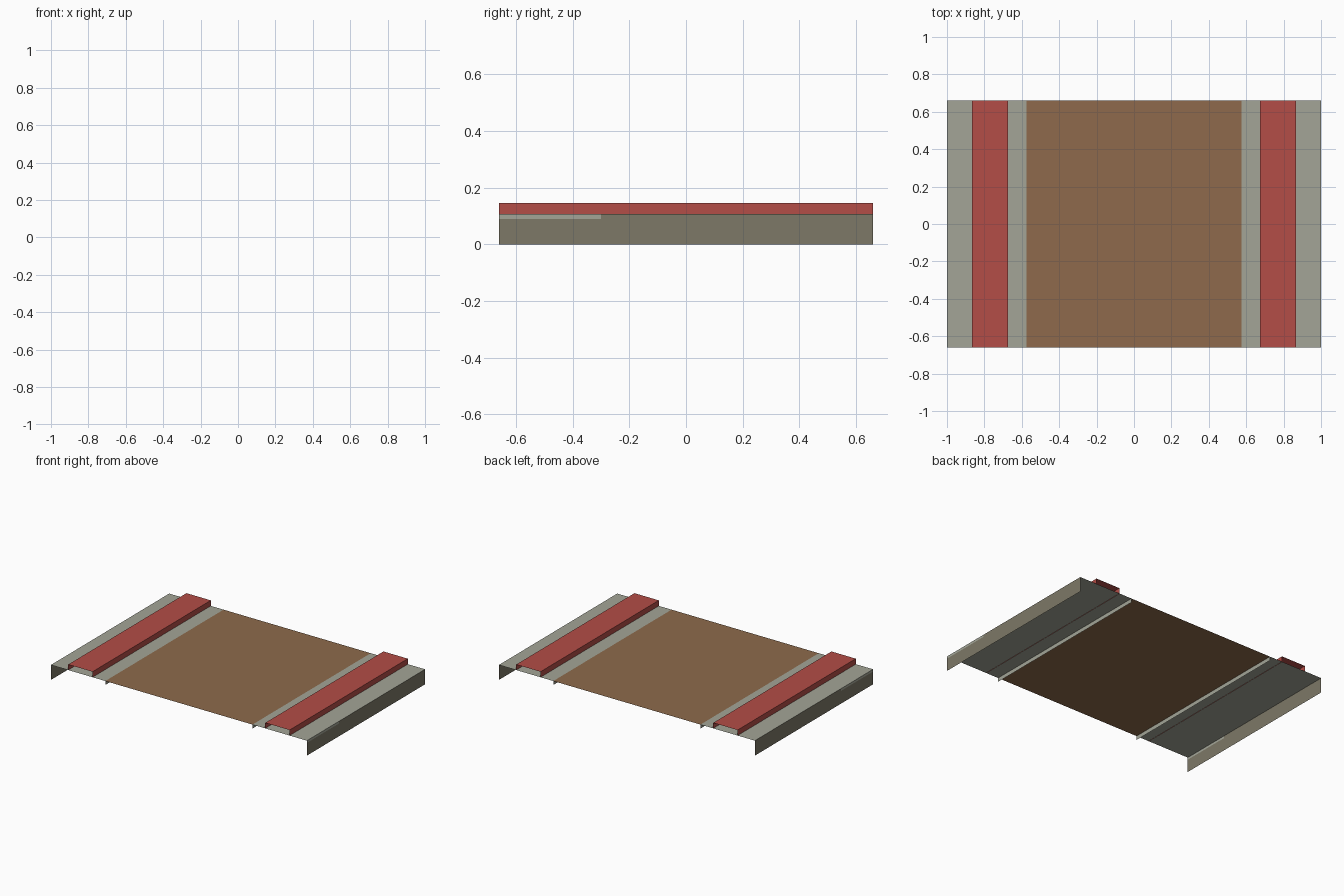
import bpy

if "Cube" in bpy.data.objects:
    bpy.data.objects.remove(bpy.data.objects["Cube"])

Y = 0.66      # half length of the section
TOP = 0.106   # deck height


def material(name, rgb):
    m = bpy.data.materials.new(name)
    lin = [((c / 255 + 0.055) / 1.055) ** 2.4 for c in rgb]
    m.diffuse_color = (*lin, 1)
    m.use_nodes = True
    m.node_tree.nodes["Principled BSDF"].inputs["Base Color"].default_value = m.diffuse_color
    return m


GREY = material("pale_grey", (163, 165, 151))
OLIVE = material("olive_grey", (125, 120, 103))
RED = material("red", (179, 77, 71))
BROWN = material("brown", (142, 106, 76))


def sheet(name, profile, mats, y0=-Y, y1=Y, mirror=True):
    """Sweep an open x,z profile along y; one material for each strip."""
    verts = [(x, y, z) for x, z in profile for y in (y0, y1)]
    faces = [(2 * i, 2 * i + 1, 2 * i + 3, 2 * i + 2) for i in range(len(profile) - 1)]
    me = bpy.data.meshes.new(name)
    me.from_pydata(verts, [], faces)
    slots = list(dict.fromkeys(mats))
    for m in slots:
        me.materials.append(m)
    for p, m in zip(me.polygons, mats):
        p.material_index = slots.index(m)
    ob = bpy.data.objects.new(name, me)
    bpy.context.collection.objects.link(ob)
    if mirror:
        mod = ob.modifiers.new("Mirror", "MIRROR")
        mod.use_clip = False
        mod.use_mirror_merge = False
    return ob


# central roadbed
sheet("roadbed", [(-0.575, TOP), (0.575, TOP)], [BROWN], mirror=False)

# side decks with a short inner lip
sheet("side_deck", [(0.575, 0.078), (0.575, TOP), (1.0, TOP)], [GREY, GREY])

# outer walls, with a worn pale band along part of the upper edge
sheet("outer_wall_front", [(1.0, TOP), (1.0, 0.09), (1.0, 0)], [GREY, OLIVE], -Y, -0.3)
sheet("outer_wall_back", [(1.0, TOP), (1.0, 0)], [OLIVE], -0.3, Y)

# raised red kerbs, open at the ends
sheet("kerb", [(0.675, 0.104), (0.675, 0.145), (0.865, 0.145), (0.865, 0.106)], [RED] * 3)
